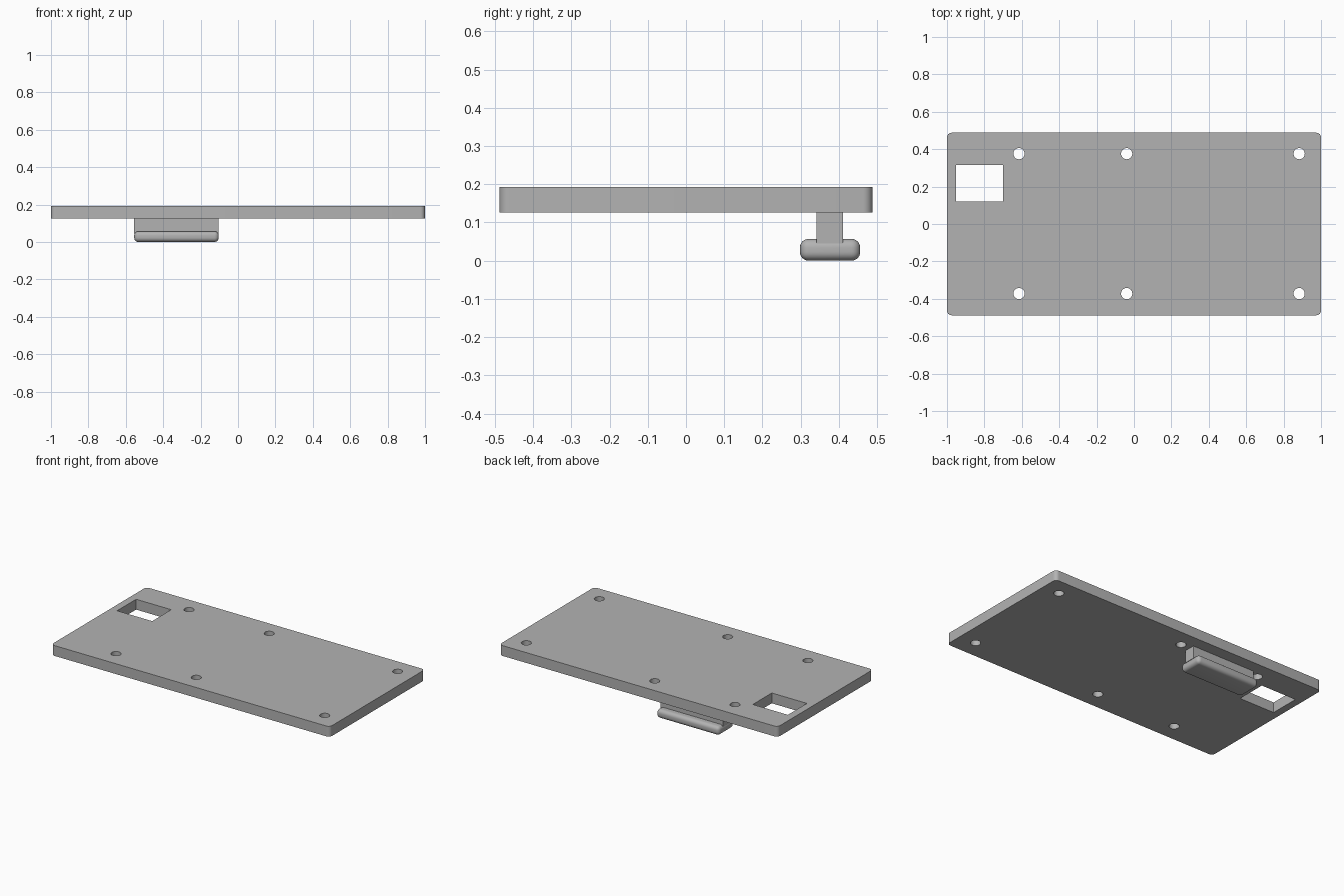
import bpy
from math import cos, sin, pi, radians

cube = bpy.data.objects.get("Cube")
if cube:
    bpy.data.objects.remove(cube, do_unlink=True)

# Single grey material
grey = bpy.data.materials.new("plain grey")
grey.use_nodes = True
grey.diffuse_color = (0.45, 0.45, 0.45, 1)
grey.node_tree.nodes["Principled BSDF"].inputs["Base Color"].default_value = grey.diffuse_color


def arc(cx, cy, r, start, sweep, steps):
    angles = [start + sweep * i / steps for i in range(steps + 1)]
    return [(cx + r * cos(a), cy + r * sin(a)) for a in angles]


def rounded_rect(hx, hy, r):
    corners = [(1, 1), (-1, 1), (-1, -1), (1, -1)]
    return [p for i, (sx, sy) in enumerate(corners)
            for p in arc(sx * (hx - r), sy * (hy - r), r, i * pi / 2, pi / 2, 8)]


def finish(obj):
    obj.data.materials.clear()
    obj.data.materials.append(grey)
    bpy.ops.object.select_all(action="DESELECT")
    obj.select_set(True)
    bpy.context.view_layer.objects.active = obj
    bpy.ops.object.shade_smooth_by_angle(angle=radians(35))


def box(name, lo, hi):
    bpy.ops.mesh.primitive_cube_add(size=1, location=[(a + b) / 2 for a, b in zip(lo, hi)])
    obj = bpy.context.object
    obj.name = name
    obj.scale = [b - a for a, b in zip(lo, hi)]
    bpy.ops.object.transform_apply(location=False, rotation=False, scale=True)
    return obj


# Plate outline, rectangular window and six screw holes as one filled profile
loops = [rounded_rect(1, 0.488, 0.025),
         [(-0.952, 0.12), (-0.70, 0.12), (-0.70, 0.315), (-0.952, 0.315)]]
for x in (-0.615, -0.039, 0.883):
    for y in (-0.372, 0.376):
        loops.append(arc(x, y, 0.03, 0, 2 * pi, 32)[:-1])

profile = bpy.data.curves.new("plate", "CURVE")
profile.dimensions = "2D"
profile.fill_mode = "BOTH"
profile.extrude = 0.0335
for loop in loops:
    spline = profile.splines.new("POLY")
    spline.points.add(len(loop) - 1)
    for point, (x, y) in zip(spline.points, loop):
        point.co = (x, y, 0, 1)
    spline.use_cyclic_u = True
plate = bpy.data.objects.new("plate", profile)
bpy.context.collection.objects.link(plate)
plate.location.z = 0.1595
bpy.ops.object.select_all(action="DESELECT")
plate.select_set(True)
bpy.context.view_layer.objects.active = plate
bpy.ops.object.convert(target="MESH")
plate = bpy.context.object
finish(plate)

# Hanging stem under the plate
stem = box("stem", (-0.555, 0.342, 0.045), (-0.103, 0.411, 0.127))
finish(stem)

# Rounded foot at the bottom of the stem
foot = box("foot", (-0.555, 0.298, 0), (-0.103, 0.456, 0.057))
bevel = foot.modifiers.new("rounding", "BEVEL")
bevel.width = 0.023
bevel.segments = 6
bpy.ops.object.modifier_apply(modifier=bevel.name)
finish(foot)
